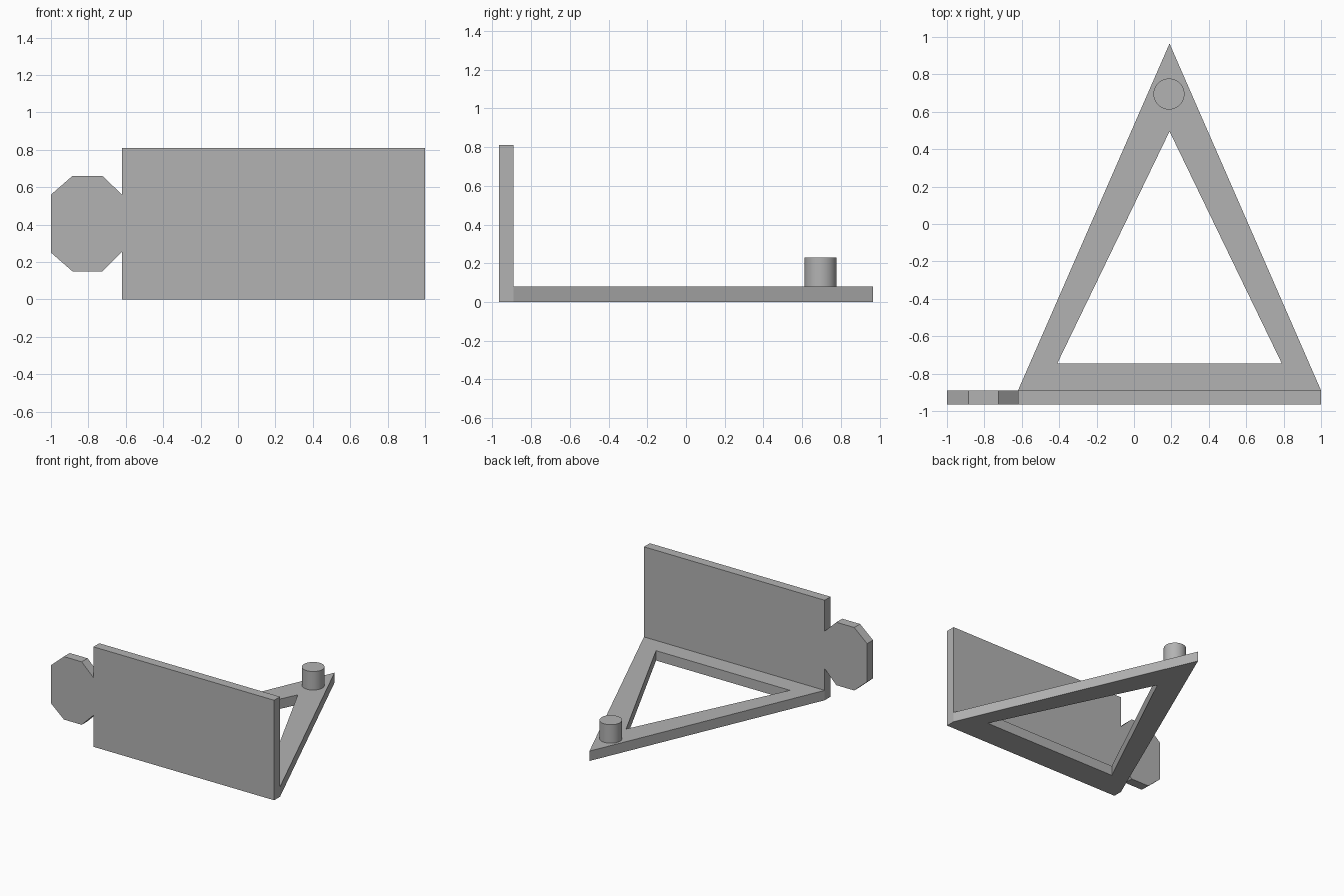
import bpy
import bmesh
import math
from mathutils import Vector

cube = bpy.data.objects.get("Cube")
if cube:
    bpy.data.objects.remove(cube, do_unlink=True)

# Single plain grey
grey = bpy.data.materials.new("plain grey")
grey.use_nodes = True
colour = (0.45, 0.45, 0.45, 1.0)
grey.diffuse_color = colour
grey.node_tree.nodes["Principled BSDF"].inputs["Base Color"].default_value = colour

FRONT, BACK = -0.965, -0.89
THICK = 0.08
LEFT_EDGE = -0.62


def finish(name, bm):
    bmesh.ops.recalc_face_normals(bm, faces=bm.faces)
    mesh = bpy.data.meshes.new(name)
    bm.to_mesh(mesh)
    bm.free()
    mesh.materials.append(grey)
    obj = bpy.data.objects.new(name, mesh)
    bpy.context.collection.objects.link(obj)
    return obj


def extrude(bm, faces, direction):
    result = bmesh.ops.extrude_face_region(bm, geom=faces, use_keep_orig=True)
    moved = [g for g in result["geom"] if isinstance(g, bmesh.types.BMVert)]
    bmesh.ops.translate(bm, verts=moved, vec=Vector(direction))


def upright_plate(name, outline):
    """Extrude an x/z outline through the wall thickness."""
    bm = bmesh.new()
    face = bm.faces.new([bm.verts.new((x, FRONT, z)) for x, z in outline])
    extrude(bm, [face], (0, BACK - FRONT, 0))
    return finish(name, bm)


# Upright rectangular wall
upright_plate("front_wall", [(LEFT_EDGE, 0), (1, 0), (1, 0.81), (LEFT_EDGE, 0.81)])

# Eight-sided tab joined to the side of the wall
upright_plate("side_tab", [(-1, 0.25), (-0.885, 0.15), (-0.725, 0.15), (LEFT_EDGE, 0.255),
                           (LEFT_EDGE, 0.56), (-0.725, 0.66), (-0.885, 0.66), (-1, 0.56)])

# Flat triangular frame with a triangular opening
bm = bmesh.new()
outer = [bm.verts.new((x, y, 0)) for x, y in [(LEFT_EDGE, BACK), (1, BACK), (0.19, 0.965)]]
inner = [bm.verts.new((x, y, 0)) for x, y in [(-0.41, -0.745), (0.79, -0.745), (0.19, 0.495)]]
sides = [bm.faces.new((outer[i], outer[(i + 1) % 3], inner[(i + 1) % 3], inner[i]))
         for i in range(3)]
extrude(bm, sides, (0, 0, THICK))
finish("triangle_frame", bm)

# Round peg near the tip of the frame
PEG_TOP = 0.23
bpy.ops.mesh.primitive_cylinder_add(vertices=48, radius=0.083, depth=PEG_TOP - THICK,
                                    location=(0.187, 0.695, (PEG_TOP + THICK) / 2))
peg = bpy.context.object
peg.name = "peg"
peg.data.materials.append(grey)
bpy.ops.object.shade_smooth_by_angle(angle=math.radians(35))
